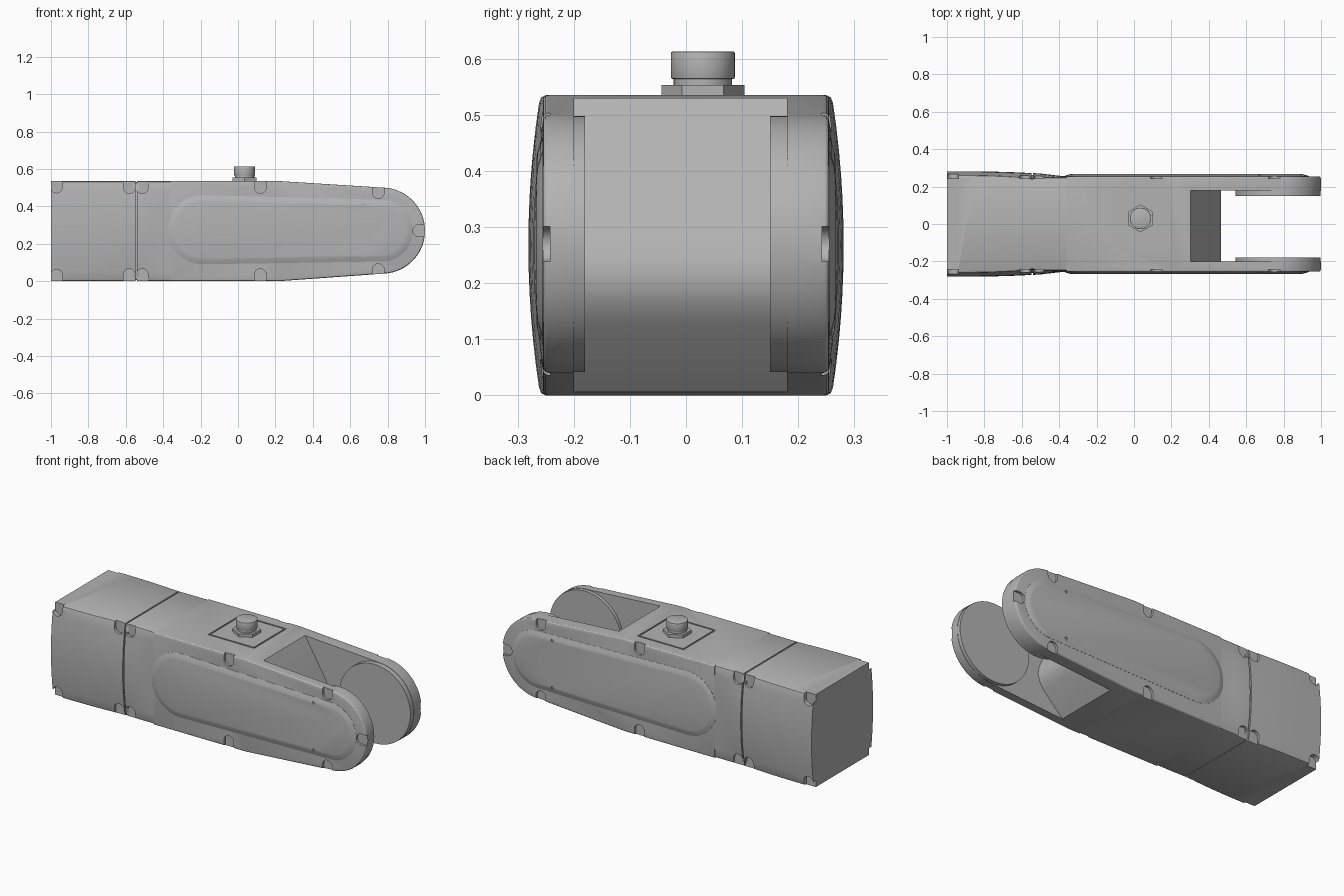
import bpy, bmesh
from math import sin, cos, pi, radians

if "Cube" in bpy.data.objects:
    bpy.data.objects.remove(bpy.data.objects["Cube"])

grey = bpy.data.materials.new("light_grey")
grey.use_nodes = True
grey.diffuse_color = (0.45, 0.45, 0.45, 1)
grey.node_tree.nodes["Principled BSDF"].inputs["Base Color"].default_value = (0.45, 0.45, 0.45, 1)

TOP = 0.535
MID = TOP / 2
HUB = (0.77, 0.27)


def finish(name, bm):
    bmesh.ops.recalc_face_normals(bm, faces=bm.faces)
    mesh = bpy.data.meshes.new(name)
    bm.to_mesh(mesh)
    bm.free()
    mesh.materials.append(grey)
    obj = bpy.data.objects.new(name, mesh)
    bpy.context.collection.objects.link(obj)
    return obj


def bridge(bm, loops):
    """Skin a row of matching point loops and cap both ends."""
    rows = [[bm.verts.new(p) for p in loop] for loop in loops]
    n = len(rows[0])
    for a, b in zip(rows, rows[1:]):
        for i in range(n):
            j = (i + 1) % n
            bm.faces.new((a[i], a[j], b[j], b[i]))
    bm.faces.new(rows[0])
    bm.faces.new(rows[-1])


def prism(bm, pts, y0, y1, end_pts=None):
    """Extrude an (x, z) profile along y, optionally to a second profile."""
    bridge(bm, [[(x, y0, z) for x, z in pts], [(x, y1, z) for x, z in end_pts or pts]])


def arc(cx, cz, r, a0, a1, n):
    steps = [radians(a0 + (a1 - a0) * i / n) for i in range(n + 1)]
    return [(cx + r * cos(a), cz + r * sin(a)) for a in steps]


def apply_modifier(obj, kind, **settings):
    bpy.context.view_layer.objects.active = obj
    mod = obj.modifiers.new(kind, kind)
    for key, value in settings.items():
        setattr(mod, key, value)
    bpy.ops.object.modifier_apply(modifier=mod.name)


def cut(obj, cutter):
    apply_modifier(obj, "BOOLEAN", object=cutter, operation="DIFFERENCE", solver="EXACT")


def smooth(obj):
    bpy.ops.object.select_all(action="DESELECT")
    obj.select_set(True)
    bpy.context.view_layer.objects.active = obj
    bpy.ops.object.shade_smooth_by_angle(angle=radians(28))


def loft(name, stations):
    """Crowned box section: station = x, half width at edges, half width at middle."""
    bm = bmesh.new()
    loops = []
    for x, edge, mid in stations:
        side = [(edge - 0.012, 0), (edge - 0.004, 0.004)]
        for i in range(13):
            t = -1 + i / 6
            side.append((edge + (mid - edge) * (1 - t * t), MID + t * (MID - 0.014)))
        side += [(edge - 0.004, TOP - 0.004), (edge - 0.012, TOP)]
        loops.append([(x, y, z) for y, z in side] + [(x, -y, z) for y, z in reversed(side)])
    bridge(bm, loops)
    return finish(name, bm)


def cylinder(name, x, y, z0, z1, r, sides, turn=0.0):
    bm = bmesh.new()
    ring = [(x + r * cos(turn + 2 * pi * i / sides), y + r * sin(turn + 2 * pi * i / sides))
            for i in range(sides)]
    bridge(bm, [[(a, b, z) for a, b in ring] for z in (z0, z1)])
    return finish(name, bm)


# Flared rear housing and the collar in front of the seam
rear = loft("rear_housing", [(-1, .262, .281), (-.85, .262, .281), (-.75, .26, .28),
                             (-.67, .256, .278), (-.6, .252, .275), (-.548, .25, .272)])
collar = loft("collar", [(-.54, .25, .272), (-.5, .25, .27), (-.45, .25, .264),
                         (-.4, .25, .258), (-.36, .25, .255)])
seam = loft("seam_gasket", [(-.56, .242, .264), (-.53, .242, .262)])
seam.scale.z = 0.98
seam.location.z = 0.01 * MID * 2

# Main body with the rounded fork profile
bm = bmesh.new()
prism(bm, [(-.36, TOP), (-.36, 0), (.22, 0)] + arc(*HUB, .23, -85, 85, 40) + [(.22, TOP)],
      -.255, .255)
body = finish("fork_body", bm)
sides = [e for e in body.data.edges
         if abs(body.data.vertices[e.vertices[0]].co.y - body.data.vertices[e.vertices[1]].co.y) < .01
         and min(body.data.vertices[v].co.x for v in e.vertices) + .36 < .001
         and max(body.data.vertices[v].co.x for v in e.vertices) + .36 < .001]
weights = body.data.attributes.new("bevel_weight_edge", "FLOAT", "EDGE")
for e in body.data.edges:
    a, b = (body.data.vertices[v].co for v in e.vertices)
    along_side = abs(a.y - b.y) < .01
    weights.data[e.index].value = float(along_side and e not in sides)
apply_modifier(body, "BEVEL", width=.01, segments=3, limit_method="WEIGHT")

# Slot between the fork arms, with a blunt wedge at its root
bm = bmesh.new()
prism(bm, [(.29, .56), (.3, TOP), (.435, .31), (.46, .25), (.466, .21), (.455, .17),
           (.43, .13), (.3, 0), (.28, -.03), (1.1, -.03), (1.1, .56)], -.2, .18)
slot = finish("slot_cutter", bm)
cut(body, slot)

# Square lid outlined by a groove in the top
bm = bmesh.new()
outer, inner = .148, .139
for x0, x1, y0, y1 in ((-outer, outer, inner, outer), (-outer, outer, -outer, -inner),
                       (-outer, -inner, -inner, inner), (inner, outer, -inner, inner)):
    box = [(.035 + x, .035 + y) for x, y in ((x0, y0), (x1, y0), (x1, y1), (x0, y1))]
    bridge(bm, [[(x, y, z) for x, y in box] for z in (TOP - .008, TOP + .02)])
bmesh.ops.remove_doubles(bm, verts=bm.verts, dist=1e-5)
seen = {}
for f in bm.faces:
    c = f.calc_center_median()
    seen.setdefault((round(c.x, 4), round(c.y, 4), round(c.z, 4)), []).append(f)
groove = finish("groove_cutter", bm)
apply_modifier(body, "BOOLEAN", object=groove, operation="DIFFERENCE", solver="EXACT",
               use_self=True)

# U-shaped screw notches along the edges of both sides, and two pin holes
R = .031
bm = bmesh.new()
for s in (1, -1):
    for x, z in ((-.97, .503), (-.581, .5), (-.512, .5), (.12, .5), (.75, .473)):
        up = arc(x, z, R, 180, 360, 14) + [(x + R, z + .1), (x - R, z + .1)]
        for pts in (up, [(px, 2 * MID - pz) for px, pz in up]):
            prism(bm, pts, s * .242, s * .4)
    prism(bm, arc(.966, .27, R, 90, 270, 14) + [(1.1, .27 - R), (1.1, .27 + R)], s * .242, s * .4)
    for z in (.41, .135):
        prism(bm, arc(.67, z, .008, 0, 330, 11), s * .259, s * .4)
notches = finish("notch_cutter", bm)


def capsule(inset):
    return (arc(-.19, .275, .185 - inset, 92, 268, 24)
            + arc(.77, .27, .165 - inset, -87, 87, 24))


# Raised tapered panels on both sides
panels = []
for s, side in ((1, "left"), (-1, "right")):
    bm = bmesh.new()
    bridge(bm, [[(x, s * y, z) for x, z in capsule(i)]
                for i, y in ((0, .25), (0, .256), (.008, .259), (.026, .2645), (.034, .266))])
    panels.append(finish(side + "_side_panel", bm))

for part in [rear, collar, body] + panels:
    cut(part, notches)
for helper in (slot, groove, notches):
    bpy.data.objects.remove(helper)

# Round hub pads on the inner faces of the arms
pads = []
for name, y0, y1 in (("left_hub_pad", .19, .15), ("right_hub_pad", -.21, -.18)):
    bm = bmesh.new()
    prism(bm, arc(*HUB, .228, 0, 354.375, 63), y0, y1)
    pads.append(finish(name, bm))

# Threaded plug on the lid: hex flange, neck and cap
plug = [cylinder("plug_hex", .035, .03, TOP - .005, .553, .074, 6, pi / 6),
        cylinder("plug_neck", .035, .03, .55, .567, .052, 40),
        cylinder("plug_cap", .035, .03, .564, .613, .057, 40)]
apply_modifier(plug[2], "BEVEL", width=.003, segments=2, limit_method="ANGLE")

for part in [rear, collar, seam, body] + panels + pads + plug:
    smooth(part)
